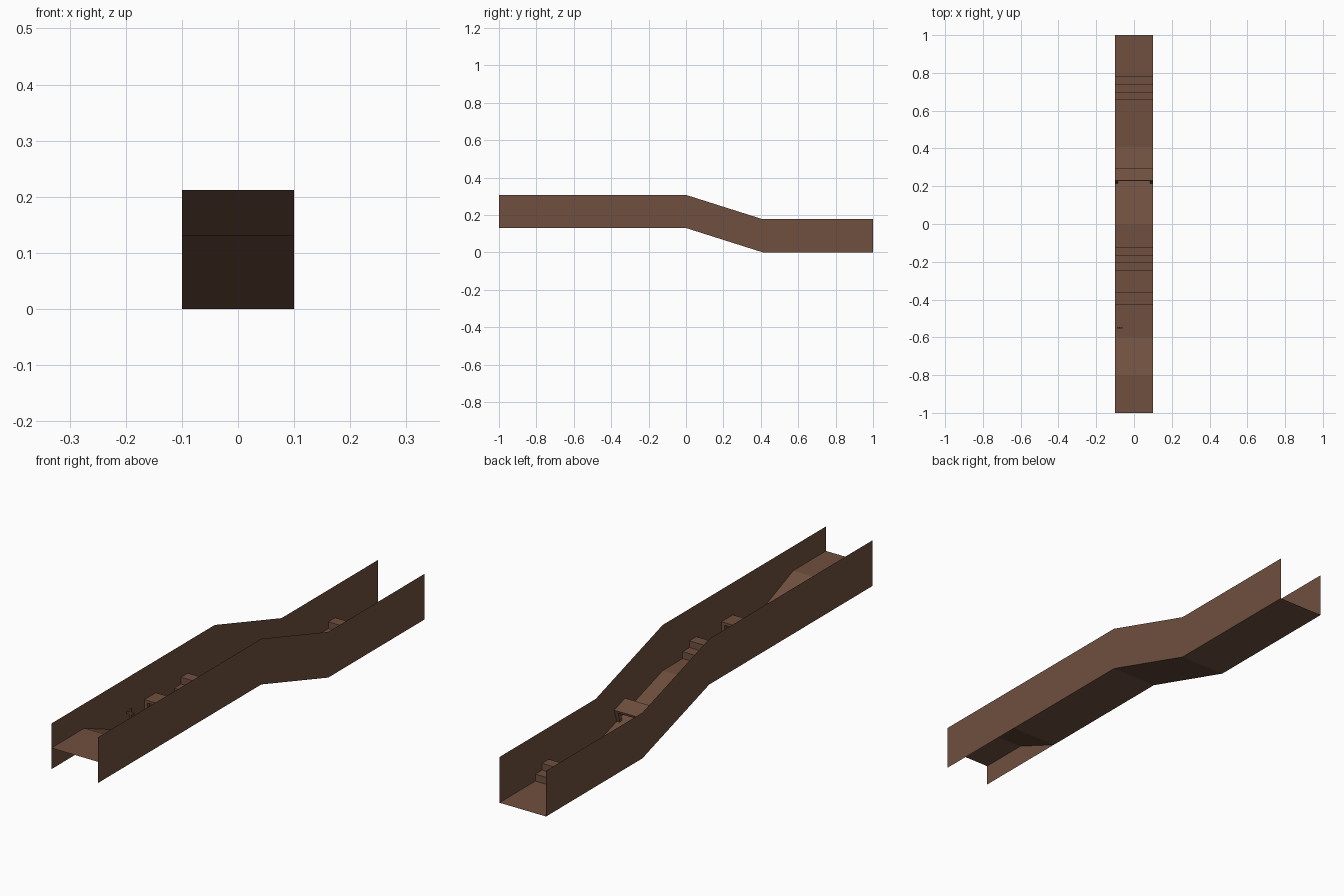
import bpy, bmesh, math
from mathutils import Matrix, Vector

if "Cube" in bpy.data.objects:
    bpy.data.objects.remove(bpy.data.objects["Cube"])

W = 0.1  # half width of the channel

brown = bpy.data.materials.new("dark_brown")
brown.diffuse_color = (0.16, 0.08, 0.05, 1)
brown.use_nodes = True
brown.node_tree.nodes["Principled BSDF"].inputs["Base Color"].default_value = brown.diffuse_color


def add_object(name, bm):
    mesh = bpy.data.meshes.new(name)
    bm.to_mesh(mesh)
    bm.free()
    mesh.materials.append(brown)
    obj = bpy.data.objects.new(name, mesh)
    bpy.context.collection.objects.link(obj)
    return obj


def strip(name, rail_a, rail_b):
    """Thin sheet of quads between two rails of points."""
    bm = bmesh.new()
    a = [bm.verts.new(p) for p in rail_a]
    b = [bm.verts.new(p) for p in rail_b]
    for i in range(len(a) - 1):
        bm.faces.new((a[i], b[i], b[i + 1], a[i + 1]))
    return add_object(name, bm)


def box(bm, lo, hi):
    lo, hi = Vector(lo), Vector(hi)
    m = Matrix.Translation((lo + hi) / 2) @ Matrix.Diagonal((*(hi - lo), 1))
    bmesh.ops.create_cube(bm, size=1, matrix=m)


# floor sheet: raised entry, ramp down, landing, long slope, lower floor
floor = [(-1, 0.212), (-0.8, 0.212), (-0.6, 0.13), (0, 0.13), (0.41, 0), (1, 0)]
strip("floor", [(-W, y, z) for y, z in floor], [(W, y, z) for y, z in floor])

# side walls follow the main slope
base = [(-1, 0.13), (0, 0.13), (0.41, 0), (1, 0)]
for side, name in ((1, "right_wall"), (-1, "left_wall")):
    low = [(side * W, y, z) for y, z in base]
    high = [(side * W, y, z + 0.177) for y, z in base]
    strip(name, high, low) if side > 0 else strip(name, low, high)


# stepped blocks: low, high, low
def steps(name, y, z):
    profile = [(-0.0625, 0), (-0.0625, 0.027), (-0.021, 0.027), (-0.021, 0.053),
               (0.021, 0.053), (0.021, 0.027), (0.0625, 0.027), (0.0625, 0)]
    bm = bmesh.new()
    face = bm.faces.new([bm.verts.new((-W, y + u, z + v)) for u, v in profile])
    ext = bmesh.ops.extrude_face_region(bm, geom=[face])
    verts = [g for g in ext["geom"] if isinstance(g, bmesh.types.BMVert)]
    bmesh.ops.translate(bm, verts=verts, vec=(2 * W, 0, 0))
    bmesh.ops.recalc_face_normals(bm, faces=bm.faces[:])
    add_object(name, bm)


steps("upper_steps", -0.185, 0.13)
steps("lower_steps", 0.718, 0)


# low tables: thin top on four legs
def table(name, y, z, tilt=0.0):
    bm = bmesh.new()
    d, h, t, leg = 0.035, 0.052, 0.01, 0.014
    box(bm, (-W, -d, h - t), (W, d, h))
    for sx in (-1, 1):
        for sy in (-1, 1):
            cx, cy = sx * (W - leg / 2), sy * (d - leg / 2)
            box(bm, (cx - leg / 2, cy - leg / 2, 0),
                (cx + leg / 2, cy + leg / 2, h - t))
    obj = add_object(name, bm)
    obj.location = (0, y, z)
    obj.rotation_euler.x = tilt


slope = math.atan2(0.13, 0.41)
table("landing_table", -0.395, 0.13)
table("slope_table", 0.248, 0.13 - 0.248 * 0.13 / 0.41, -slope)

# small cross-shaped post by the left wall
bm = bmesh.new()
box(bm, (-0.079, -0.552, 0.13), (-0.073, -0.546, 0.2))
box(bm, (-0.091, -0.552, 0.178), (-0.061, -0.546, 0.185))
add_object("cross_post", bm)
